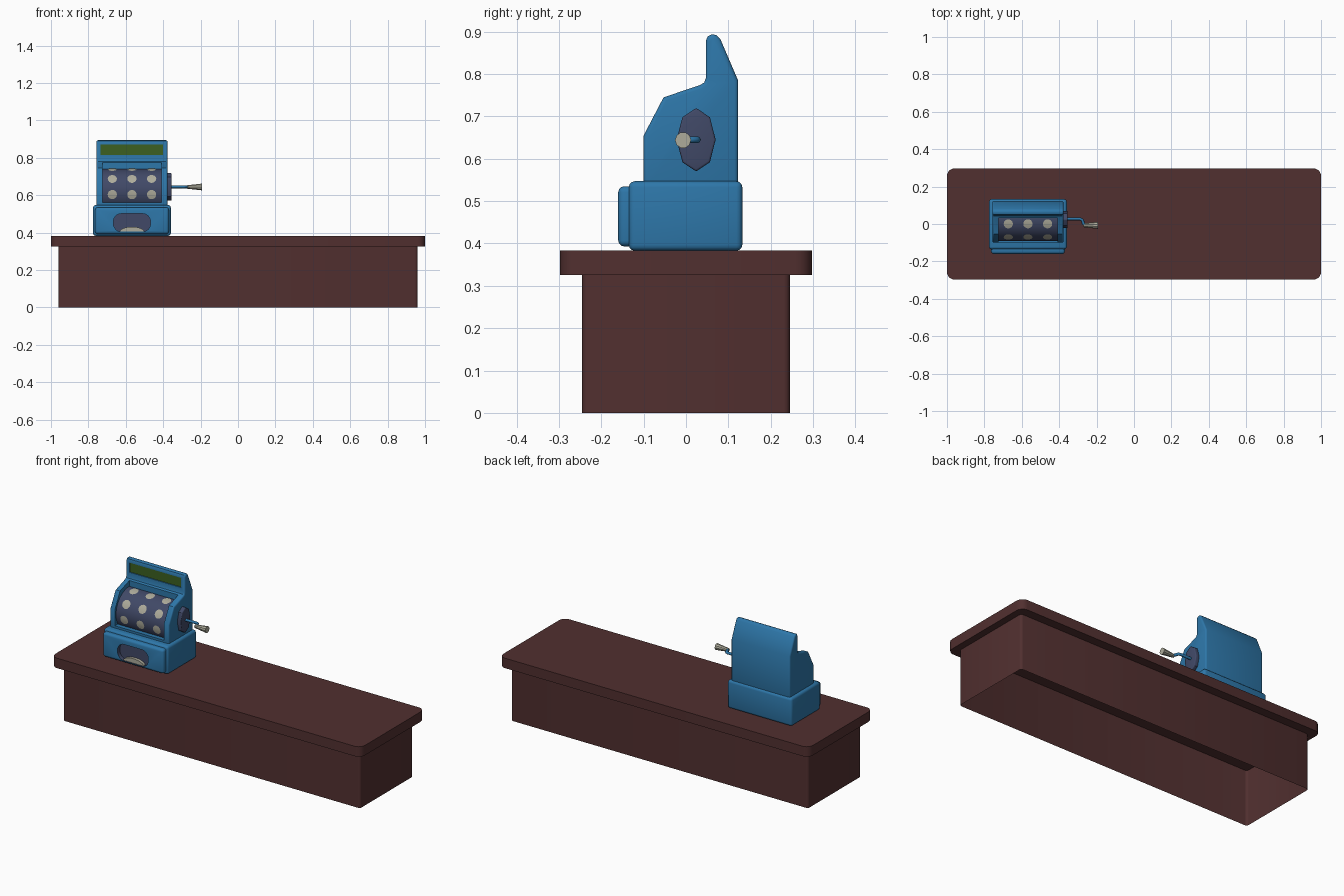
import bpy, bmesh, math
from mathutils import Vector

if "Cube" in bpy.data.objects:
    bpy.data.objects.remove(bpy.data.objects["Cube"])


def material(name, rgb):
    m = bpy.data.materials.new(name)
    m.diffuse_color = (*rgb, 1)
    m.use_nodes = True
    m.node_tree.nodes["Principled BSDF"].inputs["Base Color"].default_value = m.diffuse_color
    return m


BROWN = material("dark wood", (0.083, 0.029, 0.029))
BLUE = material("blue metal", (0.027, 0.185, 0.40))
NAVY = material("dark navy", (0.052, 0.066, 0.135))
PALE = material("pale cream", (0.42, 0.41, 0.33))
GREEN = material("dark green", (0.045, 0.115, 0.015))


def finish(ob, mat=None, angle=35):
    if mat:
        ob.data.materials.append(mat)
    bpy.ops.object.select_all(action='DESELECT')
    ob.select_set(True)
    bpy.context.view_layer.objects.active = ob
    if angle:
        bpy.ops.object.shade_smooth_by_angle(angle=math.radians(angle))
    return ob


def to_object(name, bm):
    me = bpy.data.meshes.new(name)
    bm.to_mesh(me)
    bm.free()
    ob = bpy.data.objects.new(name, me)
    bpy.context.collection.objects.link(ob)
    return ob


def extrude(name, pts, axis, lo, hi, mat, bevel=0, caps=True, smooth=35):
    """Extrude a 2D profile along an axis, optionally rounding its edges."""
    place = {'x': lambda a, b, t: (t, a, b),
             'y': lambda a, b, t: (a, t, b),
             'z': lambda a, b, t: (a, b, t)}[axis]
    bm = bmesh.new()
    low = [bm.verts.new(place(a, b, lo)) for a, b in pts]
    high = [bm.verts.new(place(a, b, hi)) for a, b in pts]
    n = len(pts)
    for i in range(n):
        j = (i + 1) % n
        bm.faces.new((low[i], low[j], high[j], high[i]))
    if caps:
        bm.faces.new(low)
        bm.faces.new(high)
    bmesh.ops.recalc_face_normals(bm, faces=bm.faces)
    ob = to_object(name, bm)
    finish(ob, mat, 0)
    if bevel:
        m = ob.modifiers.new("round", 'BEVEL')
        m.width, m.segments = bevel, 3
        m.limit_method, m.angle_limit = 'ANGLE', math.radians(50)
        bpy.ops.object.modifier_apply(modifier=m.name)
    return finish(ob, None, smooth)


def rounded(cx, cy, hx, hy, r, n=6):
    pts = []
    for k, (sx, sy) in enumerate(((1, 1), (-1, 1), (-1, -1), (1, -1))):
        for i in range(n + 1):
            a = math.pi / 2 * (k + i / n)
            pts.append((cx + sx * (hx - r) + r * math.cos(a),
                        cy + sy * (hy - r) + r * math.sin(a)))
    return pts


def rect(a0, b0, a1, b1):
    return [(a0, b0), (a1, b0), (a1, b1), (a0, b1)]


def cut(ob, cutter):
    m = ob.modifiers.new("cut", 'BOOLEAN')
    m.object, m.operation, m.solver = cutter, 'DIFFERENCE', 'EXACT'
    m.material_mode = 'TRANSFER'
    bpy.context.view_layer.objects.active = ob
    bpy.ops.object.modifier_apply(modifier=m.name)
    bpy.data.objects.remove(cutter)
    finish(ob)


# Counter: open-bottomed base and overhanging top
extrude("counter_base", rounded(0, 0, 0.96, 0.245, 0.014, 3), 'z', 0, 0.326, BROWN, caps=False)
extrude("counter_top", rounded(0, 0, 1.0, 0.297, 0.04, 5), 'z', 0.325, 0.383, BROWN)

CX = -0.567  # machine centre

# Machine base and front drawer with the coin tray opening
extrude("machine_base", rect(CX - 0.208, -0.135, CX + 0.208, 0.133), 'z', 0.383, 0.547, BLUE, 0.014)
drawer = extrude("coin_drawer", rect(CX - 0.197, 0.393, CX + 0.197, 0.535), 'y', -0.16, -0.115, BLUE, 0.014)
cut(drawer, extrude("tray_cutter", rounded(CX, 0.453, 0.099, 0.048, 0.042), 'y', -0.2, -0.138, NAVY))

# Coins lying in the tray
coins = [(CX + 0.065 * math.cos(math.pi * i / 12), 0.405 + 0.026 * math.sin(math.pi * i / 12)) for i in range(13)]
extrude("tray_coins", coins, 'y', -0.155, -0.137, PALE)

# Cabinet from its side profile
profile = [(-0.1, 0.53), (-0.1, 0.655), (-0.053, 0.745), (0.033, 0.774), (0.043, 0.780),
           (0.047, 0.791), (0.047, 0.878), (0.051, 0.889), (0.062, 0.894), (0.072, 0.892),
           (0.081, 0.883), (0.123, 0.785), (0.123, 0.53)]
cabinet = extrude("cabinet", profile, 'x', CX - 0.19, CX + 0.19, BLUE, 0.009)
WX = 0.158  # half width of reel window
cut(cabinet, extrude("window_cutter", rect(-0.2, 0.56, 0.033, 0.85), 'x', CX - WX, CX + WX, BLUE))
cut(cabinet, extrude("sign_cutter", rect(CX - 0.167, 0.814, CX + 0.167, 0.870), 'y', 0.0, 0.058, BLUE))

# Sign panel set into the headboard
extrude("sign_panel", rect(CX - 0.167, 0.814, CX + 0.167, 0.870), 'y', 0.052, 0.059, GREEN)

# Reel drum seen through the window
RY, RZ, R = 0.03, 0.62, 0.12


def on_drum(angle, r):
    return RY + r * math.cos(angle), RZ + r * math.sin(angle)


arc = [on_drum(math.radians(84 + 132 * i / 28), R) for i in range(29)] + [(0.05, 0.60)]
extrude("reel_drum", arc, 'x', CX - WX - 0.003, CX + WX + 0.003, NAVY)

# Pale spots wrapped on the drum, three by three
bm = bmesh.new()
N = 14
for col in (-0.105, 0, 0.105):
    for deg in (104, 146, 188):
        def point(radius, k):
            t = 2 * math.pi * k / N
            a = math.radians(deg) + radius * math.sin(t) / R
            return bm.verts.new((CX + col + radius * math.cos(t), *on_drum(a, R + 0.002)))
        mid = point(0, 0)
        inner = [point(0.013, k) for k in range(N)]
        outer = [point(0.025, k) for k in range(N)]
        for k in range(N):
            j = (k + 1) % N
            bm.faces.new((mid, inner[j], inner[k]))
            bm.faces.new((inner[k], inner[j], outer[j], outer[k]))
for f in bm.faces:
    f.normal_update()
    if f.normal.dot(f.calc_center_median() - Vector((f.calc_center_median().x, RY, RZ))) < 0:
        f.normal_flip()
finish(to_object("reel_spots", bm), PALE)

# Eight-sided crank plate on the right side
plate = [(0.024 + 0.046 * math.sin(math.pi * k / 4), 0.645 + 0.075 * math.cos(math.pi * k / 4)) for k in range(8)]
extrude("crank_plate", plate, 'x', CX + 0.185, CX + 0.212, NAVY, 0.005, smooth=30)

# Bent crank arm
curve = bpy.data.curves.new("crank_arm", 'CURVE')
curve.dimensions, curve.bevel_depth, curve.bevel_resolution = '3D', 0.008, 2
curve.use_fill_caps = True
path = [(-0.36, 0.027), (-0.288, 0.027), (-0.277, 0.022), (-0.273, 0.012), (-0.271, 0.002),
        (-0.264, -0.005), (-0.25, -0.006)]
spline = curve.splines.new('POLY')
spline.points.add(len(path) - 1)
for p, (x, y) in zip(spline.points, path):
    p.co = (x, y, 0.645, 1)
arm = bpy.data.objects.new("crank_arm", curve)
bpy.context.collection.objects.link(arm)
finish(arm, None, 0)
bpy.ops.object.convert(target='MESH')
finish(bpy.context.object, BLUE, 50)

# Tapered handle, wide end outwards
bpy.ops.mesh.primitive_cone_add(vertices=10, radius1=0.010, radius2=0.019, depth=0.078,
                                location=(-0.232, -0.007, 0.644), rotation=(0, math.pi / 2, 0))
handle = bpy.context.object
handle.name = "crank_handle"
finish(handle, PALE, 30)
